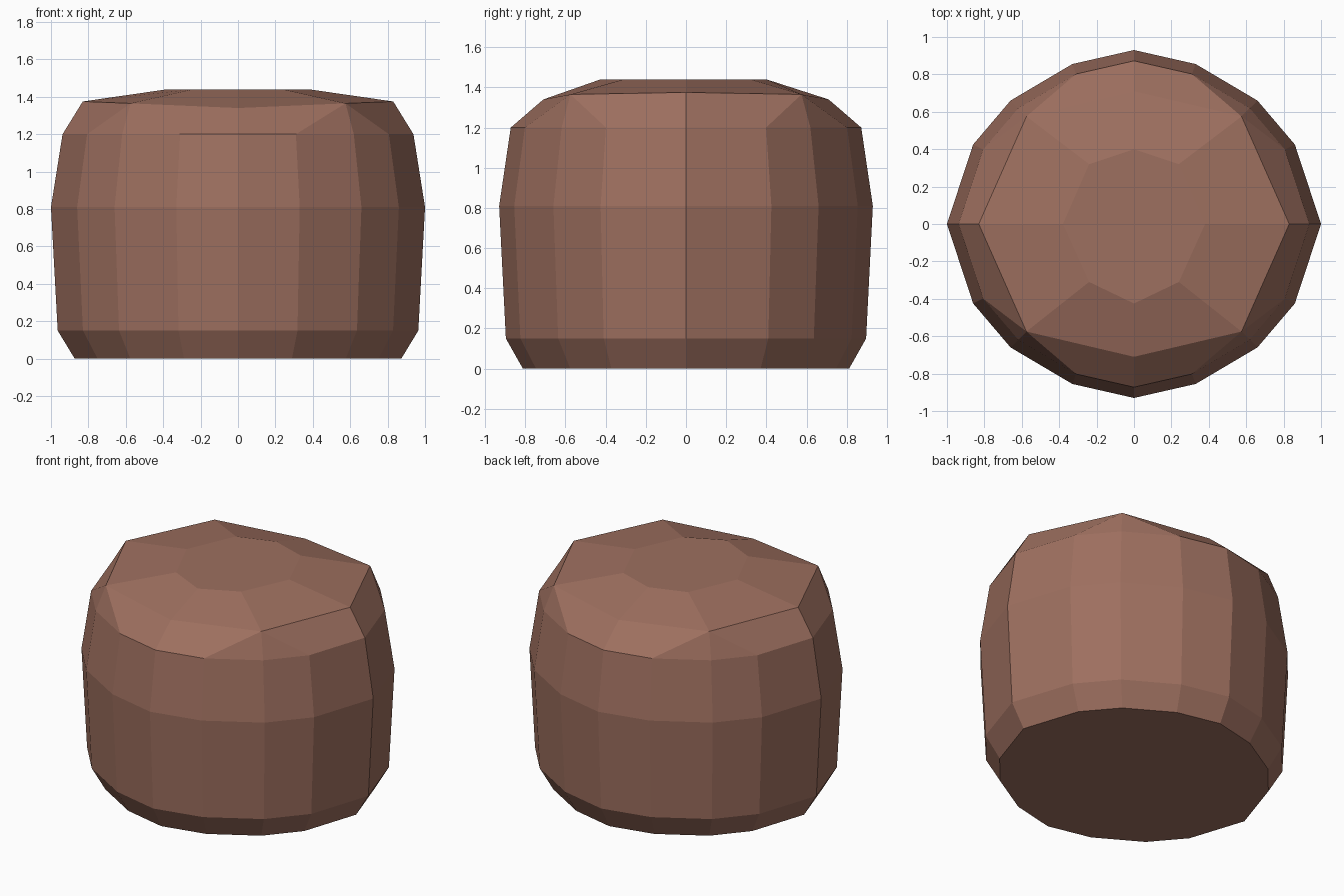
import bpy, bmesh

if "Cube" in bpy.data.objects:
    bpy.data.objects.remove(bpy.data.objects["Cube"])

# Quarter outline of the 16-sided body, mirrored to a full ring
quarter = [(1, 0), (0.86, 0.425), (0.66, 0.66), (0.33, 0.855), (0, 0.93)]
half = quarter + [(-x, y) for x, y in quarter[-2::-1]]
outline = half + [(x, -y) for x, y in half[-2:0:-1]]

bm = bmesh.new()


def ring(points):
    return [bm.verts.new(p) for p in points]


def bridge(a, b):
    n = len(a)
    for i in range(n):
        j = (i + 1) % n
        bm.faces.new((a[i], a[j], b[j], b[i]))


# Bulging side wall: (height, scale)
levels = [(0, 0.873), (0.15, 0.964), (0.81, 1.0), (1.2, 0.938)]
walls = [ring((x * s, y * s, z) for x, y in outline) for z, s in levels]
for lower, upper in zip(walls, walls[1:]):
    bridge(lower, upper)
bm.faces.new(walls[0][::-1])

# Eight-sided shoulder ring
d, h = 0.575, 1.365
shoulder = ring([(0.83, 0, 1.375), (d, d, h), (0, 0.71, 1.34), (-d, d, h),
                 (-0.83, 0, 1.375), (-d, -d, h), (0, -0.71, 1.34), (d, -d, h)])
rim = walls[-1]
for i in range(8):
    j = (i + 1) % 8
    a, mid, b = rim[2 * i], rim[2 * i + 1], rim[(2 * i + 2) % 16]
    if i % 2 == 0:      # axis corner to diagonal corner
        bm.faces.new((a, mid, shoulder[j], shoulder[i]))
        bm.faces.new((mid, b, shoulder[j]))
    else:               # diagonal corner to axis corner
        bm.faces.new((a, mid, shoulder[i]))
        bm.faces.new((mid, b, shoulder[j], shoulder[i]))

# Flat top
top = ring((x, y, 1.44) for x, y in [
    (0.38, 0), (0.24, 0.32), (0, 0.40), (-0.24, 0.32),
    (-0.38, 0), (-0.24, -0.31), (0, -0.425), (0.24, -0.31)])
bridge(shoulder, top)
bm.faces.new(top)

bmesh.ops.recalc_face_normals(bm, faces=bm.faces)
mesh = bpy.data.meshes.new("rounded_block")
bm.to_mesh(mesh)
bm.free()

mat = bpy.data.materials.new("brown")
mat.diffuse_color = (0.34, 0.16, 0.115, 1)
mat.use_nodes = True
mat.node_tree.nodes["Principled BSDF"].inputs["Base Color"].default_value = mat.diffuse_color
mesh.materials.append(mat)
obj = bpy.data.objects.new("rounded_block", mesh)
bpy.context.collection.objects.link(obj)
